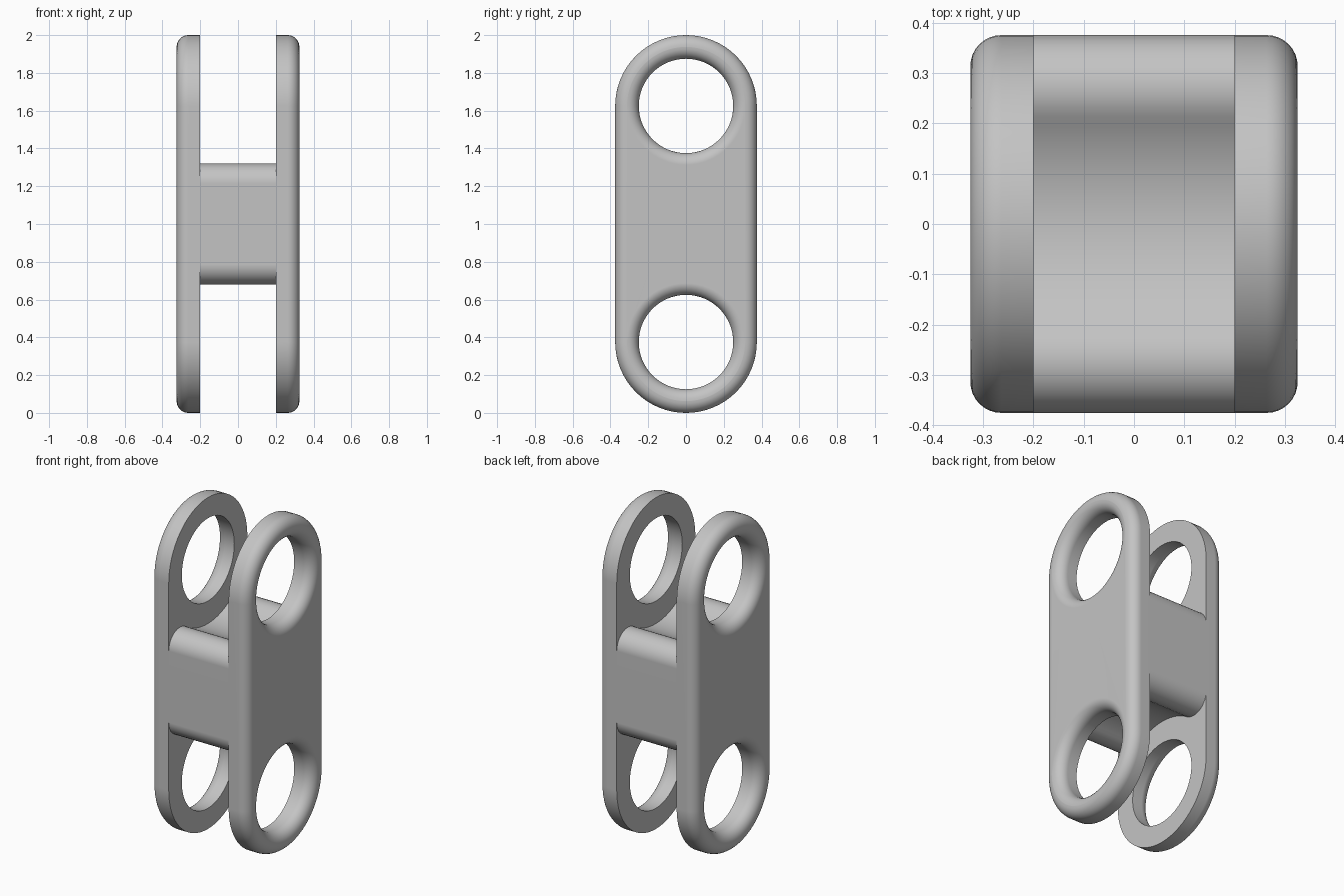
import bpy, bmesh, math
from mathutils import Vector
from mathutils.geometry import tessellate_polygon

if "Cube" in bpy.data.objects:
    bpy.data.objects.remove(bpy.data.objects["Cube"])

R_OUT, R_HOLE, FIL = 0.375, 0.25, 0.0617
X_IN, X_OUT = 0.2, 0.325
Z_LOW, Z_HIGH = 0.375, 1.625
N, SEG = 32, 8          # steps per half circle, steps per rounded edge

grey = bpy.data.materials.new("light grey")
grey.diffuse_color = (0.55, 0.55, 0.55, 1)
grey.use_nodes = True
grey.node_tree.nodes["Principled BSDF"].inputs["Base Color"].default_value = grey.diffuse_color


def finish(bm, name):
    bmesh.ops.recalc_face_normals(bm, faces=bm.faces[:])
    me = bpy.data.meshes.new(name)
    bm.to_mesh(me)
    bm.free()
    ob = bpy.data.objects.new(name, me)
    bpy.context.collection.objects.link(ob)
    me.materials.append(grey)
    bpy.ops.object.select_all(action='DESELECT')
    ob.select_set(True)
    bpy.context.view_layer.objects.active = ob
    bpy.ops.object.shade_smooth_by_angle(angle=math.radians(35))
    wn = ob.modifiers.new("weighted normals", 'WEIGHTED_NORMAL')
    wn.keep_sharp = True
    return ob


def stadium(r):
    top = [(r * math.cos(math.pi * i / N), Z_HIGH + r * math.sin(math.pi * i / N)) for i in range(N + 1)]
    return top + [(-y, 2 - z) for y, z in top]


def circle(r, zc):
    return [(r * math.cos(math.pi * i / N), zc + r * math.sin(math.pi * i / N)) for i in range(2 * N)]


# Rounded-edge steps: (x, inward offset from the wall)
steps = [(X_IN, 0.0)]
for k in range(SEG + 1):
    a = math.pi / 2 * k / SEG
    steps.append((X_OUT - FIL + FIL * math.sin(a), FIL * (1 - math.cos(a))))


def plate(side, name):
    bm = bmesh.new()

    def wall(loop_at):
        rings = [[bm.verts.new((side * x, y, z)) for y, z in loop_at(o)] for x, o in steps]
        n = len(rings[0])
        for a, b in zip(rings, rings[1:]):
            for i in range(n):
                j = (i + 1) % n
                bm.faces.new((a[i], a[j], b[j], b[i]))
        return rings[0], rings[-1]

    walls = [wall(lambda o: stadium(R_OUT - o)),
             wall(lambda o: circle(R_HOLE + o, Z_LOW)),
             wall(lambda o: circle(R_HOLE + o, Z_HIGH))]
    # flat inner and outer faces with the two holes left open
    for end in (0, 1):
        loops = [w[end] for w in walls]
        flat = [v for l in loops for v in l]
        polys = [[Vector((v.co.y, v.co.z, 0)) for v in l] for l in loops]
        for tri in tessellate_polygon(polys):
            bm.faces.new([flat[i] for i in tri])
    return finish(bm, name)


plate(1, "right_plate")
plate(-1, "left_plate")

# Centre block: rounded corners, hollowed above and below around the hole axes
r, cy, cz = 0.105, 0.27, 1.215
dist = math.hypot(cy, Z_HIGH - cz)
R = dist - r
a0 = math.atan2(cy, Z_HIGH - cz)          # where hollow meets rounded corner
half = []
for i in range(11):                       # rounded corner, from the side inwards
    a = (math.pi / 2 + a0) * i / 10
    half.append((cy + r * math.cos(a), cz + r * math.sin(a)))
for i in range(1, 11):                    # hollow, down to the middle
    a = a0 * (1 - i / 10)
    half.append((R * math.sin(a), Z_HIGH - R * math.cos(a)))
top = half + [(-y, z) for y, z in reversed(half[:-1])]
outline = top + [(-y, 2 - z) for y, z in top]

bm = bmesh.new()
left, right = [[bm.verts.new((x, y, z)) for y, z in outline] for x in (-X_IN, X_IN)]
for i in range(len(outline)):
    j = (i + 1) % len(outline)
    bm.faces.new((left[i], left[j], right[j], right[i]))
finish(bm, "centre_block")
